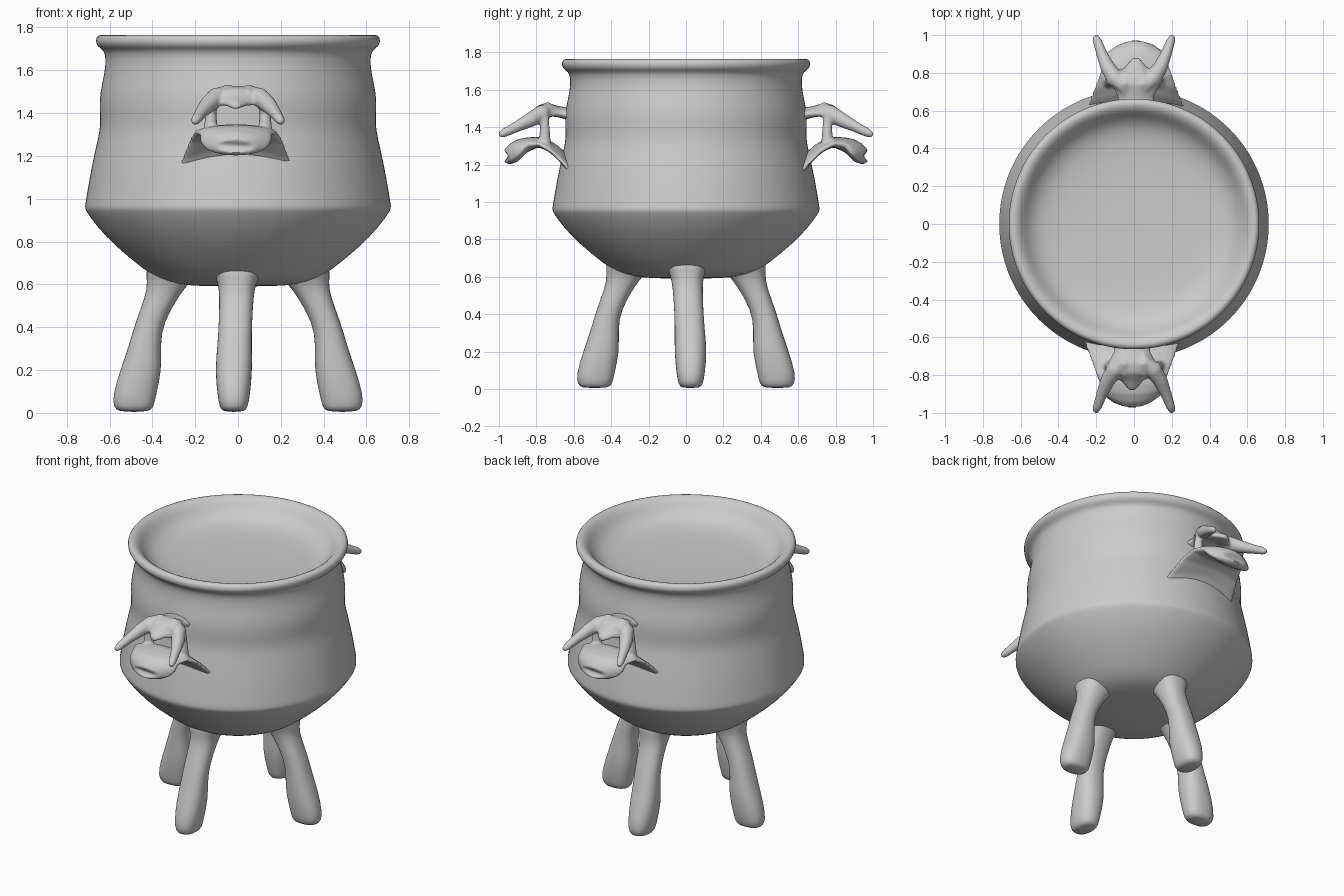
import bpy, bmesh, math
from mathutils import Vector, Matrix

if "Cube" in bpy.data.objects:
    bpy.data.objects.remove(bpy.data.objects["Cube"])


def add_loft(bm, rings):
    """Skin closed rings of points and cap both ends."""
    loops = [[bm.verts.new(p) for p in ring] for ring in rings]
    n = len(loops[0])
    for a, b in zip(loops, loops[1:]):
        for i in range(n):
            j = (i + 1) % n
            bm.faces.new((a[i], a[j], b[j], b[i]))
    bm.faces.new(loops[0][::-1])
    bm.faces.new(loops[-1])


def add_tube(bm, path, n=16):
    """Round tapered tube through (x, y, z, radius) stations."""
    pts = [Vector(p[:3]) for p in path]
    rings = []
    for i, p in enumerate(pts):
        t = (pts[min(i + 1, len(pts) - 1)] - pts[max(i - 1, 0)]).normalized()
        ref = Vector((0, 0, 1)) if abs(t.z) < 0.8 else Vector((0, 1, 0))
        u = t.cross(ref).normalized()
        v = t.cross(u)
        r = path[i][3]
        rings.append([p + r * (math.cos(a) * u + math.sin(a) * v)
                      for a in (2 * math.pi * k / n for k in range(n))])
    add_loft(bm, rings)


def add_shelf(bm, stations, n=32):
    """Arched plate running outward: (y, z, half width, half height, sag, edge set-back)."""
    rings = []
    for y, z, hw, hh, sag, back in stations:
        ring = []
        for k in range(n):
            a = 2 * math.pi * k / n
            c = math.cos(a)
            ring.append((0.01 + hw * c, y - back * c * c, z + hh * math.sin(a) - sag * c * c))
        rings.append(ring)
    add_loft(bm, rings)


def finish(bm, name):
    bmesh.ops.recalc_face_normals(bm, faces=bm.faces)
    me = bpy.data.meshes.new(name)
    bm.to_mesh(me)
    bm.free()
    for f in me.polygons:
        f.use_smooth = True
    ob = bpy.data.objects.new(name, me)
    bpy.context.collection.objects.link(ob)
    return ob


# Pot: lathed from underside, over the rolled rim, into the shallow dished top
profile = [(0.15, 0.59), (0.29, 0.60), (0.38, 0.63), (0.44, 0.67), (0.57, 0.775),
           (0.66, 0.87), (0.705, 0.935), (0.717, 0.955), (0.713, 0.98), (0.70, 1.06),
           (0.682, 1.16), (0.655, 1.28), (0.642, 1.34), (0.648, 1.42), (0.645, 1.50),
           (0.622, 1.59), (0.618, 1.66), (0.628, 1.695), (0.658, 1.71), (0.668, 1.74),
           (0.655, 1.765), (0.63, 1.767), (0.60, 1.75), (0.575, 1.715), (0.54, 1.675),
           (0.48, 1.645), (0.38, 1.63), (0.15, 1.625)]
bm = bmesh.new()
N = 64
add_loft(bm, [[(r * math.cos(2 * math.pi * k / N), r * math.sin(2 * math.pi * k / N), z)
               for k in range(N)] for r, z in profile])
pot = finish(bm, "pot_body")
m = pot.modifiers.new("smooth", 'SUBSURF')
m.levels = m.render_levels = 1

# Legs: flared at the bowl, thin at the middle, heavy feet
leg = [(0.72, 0.29, 0.13, 0.15), (0.655, 0.305, 0.125, 0.115), (0.61, 0.325, 0.10, 0.09),
       (0.55, 0.352, 0.078, 0.08),
       (0.42, 0.415, 0.066, 0.078), (0.32, 0.435, 0.073, 0.080), (0.20, 0.452, 0.098, 0.088),
       (0.08, 0.485, 0.102, 0.076), (0.025, 0.487, 0.094, 0.066), (0.004, 0.487, 0.07, 0.048)]
for name, turn, lean in (("right_leg", 0, 0.025), ("back_leg", 90, 0.02),
                         ("left_leg", 180, -0.025), ("front_leg", 270, -0.02)):
    bm = bmesh.new()
    rings = []
    for z, rad, hr, ht in leg:
        shift = lean * min(1, (0.72 - z) / 0.5)
        ring = []
        for k in range(24):
            c, s = math.cos(math.pi * k / 12), math.sin(math.pi * k / 12)
            ring.append((rad + hr * math.copysign(abs(c) ** 0.85, c),
                         shift + ht * math.copysign(abs(s) ** 0.85, s), z))
        rings.append(ring)
    add_loft(bm, rings)
    bm.transform(Matrix.Rotation(math.radians(turn), 4, 'Z'))
    ob = finish(bm, name)
    m = ob.modifiers.new("smooth", 'SUBSURF')
    m.levels = m.render_levels = 1

# Handles: drooping lip on an arched shelf, struts, bridge and two horns
for name, turn in (("back_handle", 0), ("front_handle", 180)):
    bm = bmesh.new()
    add_shelf(bm, [(0.58, 1.19, 0.30, 0.05, 0.14, 0.07), (0.65, 1.225, 0.28, 0.045, 0.12, 0.07),
                   (0.69, 1.27, 0.25, 0.035, 0.08, 0.05),
                   (0.74, 1.305, 0.22, 0.03, 0.035, 0.02), (0.79, 1.32, 0.195, 0.028, 0.01, 0),
                   (0.85, 1.305, 0.17, 0.04, 0, 0), (0.90, 1.275, 0.17, 0.06, 0, 0.02),
                   (0.945, 1.255, 0.155, 0.055, 0, 0.04), (0.975, 1.245, 0.10, 0.03, 0, 0.03)])
    add_shelf(bm, [(0.60, 1.465, 0.11, 0.04, 0.01, 0), (0.67, 1.48, 0.095, 0.03, 0.01, 0),
                   (0.74, 1.495, 0.13, 0.034, 0.025, 0), (0.79, 1.48, 0.13, 0.038, 0.03, 0),
                   (0.83, 1.455, 0.06, 0.025, 0.01, 0), (0.88, 1.43, 0.018, 0.015, 0, 0)])
    for s in (-1, 1):
        add_tube(bm, [(s * 0.05, 0.72, 1.50, 0.03), (s * 0.10, 0.77, 1.475, 0.045),
                      (s * 0.14, 0.83, 1.44, 0.04), (s * 0.17, 0.90, 1.405, 0.03),
                      (s * 0.195, 0.97, 1.37, 0.024), (s * 0.205, 0.998, 1.355, 0.014)])
        add_tube(bm, [(s * 0.11, 0.765, 1.49, 0.034), (s * 0.125, 0.755, 1.41, 0.025),
                      (s * 0.13, 0.755, 1.30, 0.034)])
        # small brow bump
        add_tube(bm, [(s * 0.05, 0.69, 1.49, 0.02), (s * 0.05, 0.74, 1.51, 0.026),
                      (s * 0.05, 0.80, 1.485, 0.02)])
    bm.transform(Matrix.Rotation(math.radians(turn), 4, 'Z'))
    ob = finish(bm, name)
    m = ob.modifiers.new("fuse", 'REMESH')
    m.mode = 'VOXEL'
    m.voxel_size = 0.009
    m.use_smooth_shade = True
    m = ob.modifiers.new("soften", 'SMOOTH')
    m.factor = 0.5
    m.iterations = 5
